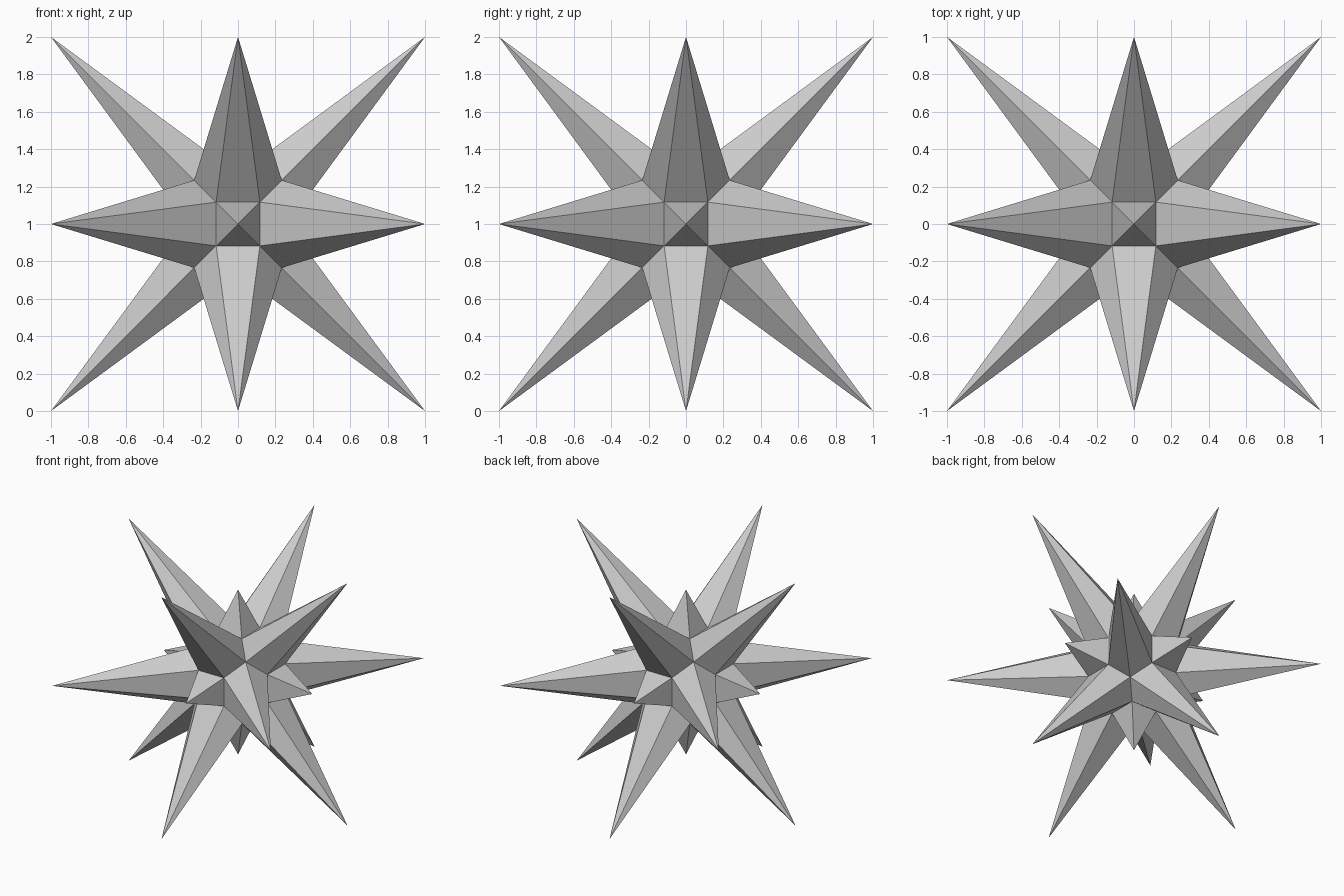
import bpy, bmesh
from itertools import product
from mathutils import Vector, Matrix

if "Cube" in bpy.data.objects:
    bpy.data.objects.remove(bpy.data.objects["Cube"])

UNIT = 0.117          # core grid step
LONG_TIP = 2 ** 0.5   # reach of the twelve diagonal spikes
SHORT_TIP = 0.68      # reach of the six axis spikes

bm = bmesh.new()

# Core: chamfered cube (6 squares + 12 hexagons) as a convex hull
for sx, sy, sz in product((-1, 1), repeat=3):
    for p in ((2, 2, 2), (1, 1, 3), (1, 3, 1), (3, 1, 1)):
        bm.verts.new((sx * p[0], sy * p[1], sz * p[2]))
bmesh.ops.convex_hull(bm, input=bm.verts[:])
bmesh.ops.dissolve_limit(bm, angle_limit=0.05, verts=bm.verts[:], edges=bm.edges[:])
bmesh.ops.scale(bm, vec=(UNIT,) * 3, verts=bm.verts[:])

# Spikes: raise the centre of every core face along its direction
for v in bmesh.ops.poke(bm, faces=bm.faces[:])["verts"]:
    d = v.co.normalized()
    on_axis = max(abs(c) for c in d) > 0.9
    v.co = d * (SHORT_TIP if on_axis else LONG_TIP)

bmesh.ops.recalc_face_normals(bm, faces=bm.faces[:])
bmesh.ops.translate(bm, vec=(0, 0, 1), verts=bm.verts[:])

mesh = bpy.data.meshes.new("spiked_star")
bm.to_mesh(mesh)
bm.free()
bpy.context.collection.objects.link(bpy.data.objects.new("spiked_star", mesh))
